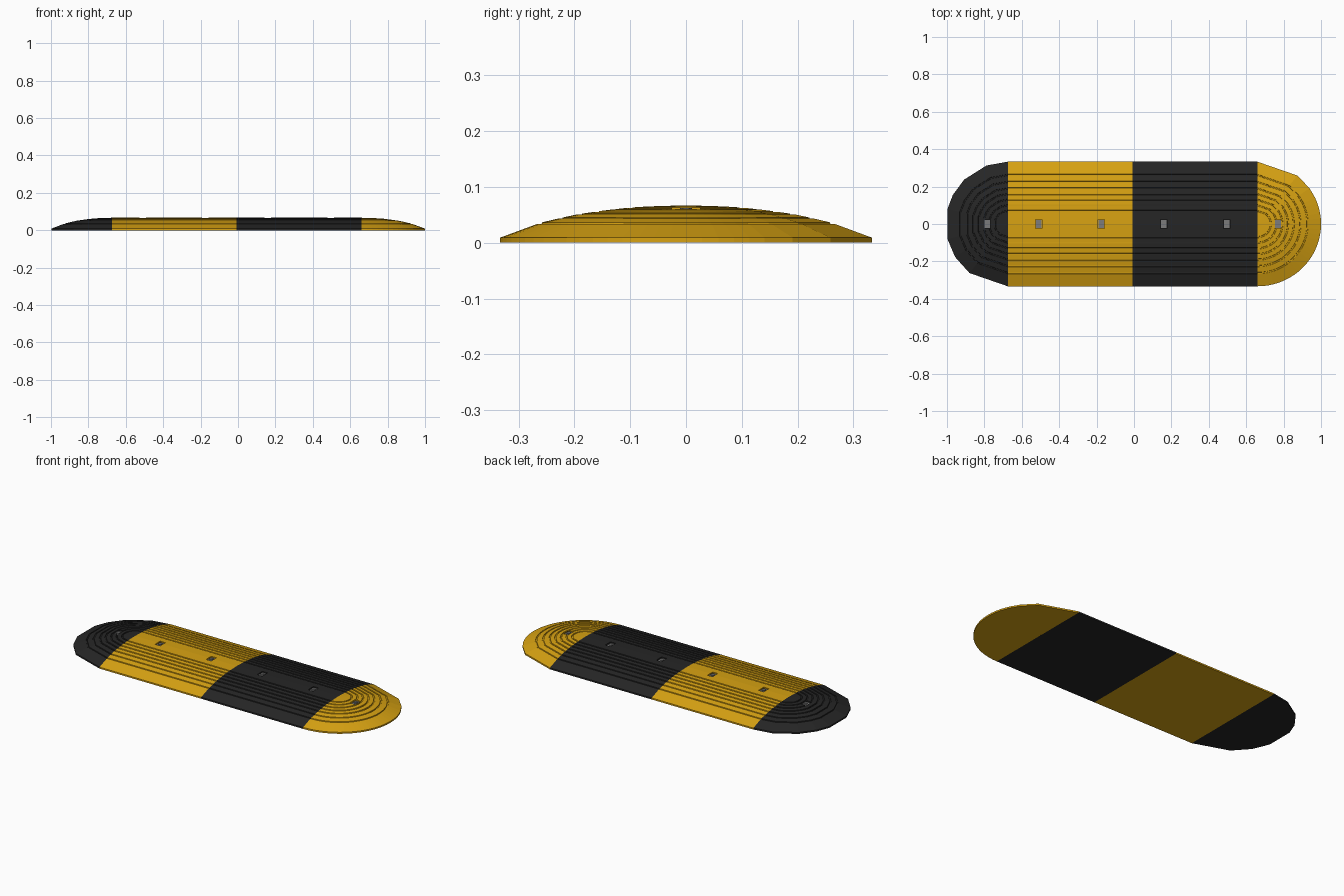
import bpy, bmesh, math

if "Cube" in bpy.data.objects:
    bpy.data.objects.remove(bpy.data.objects["Cube"])

R = 0.333


def material(name, rgb):
    m = bpy.data.materials.new(name)
    m.diffuse_color = (*rgb, 1)
    m.use_nodes = True
    m.node_tree.nodes["Principled BSDF"].inputs["Base Color"].default_value = m.diffuse_color
    return m


YELLOW = material("yellow rubber", (0.68, 0.36, 0.006))
BLACK = material("black rubber", (0.019, 0.019, 0.019))
GREY = material("bolt grey", (0.2, 0.2, 0.2))


# smooth height of the hump at distance r from the centre line
def height(r):
    pts = [(0, .067), (.05, .066), (.1, .063), (.15, .0575), (.2, .05), (.26, .036), (R, .009)]
    for (a, za), (b, zb) in zip(pts, pts[1:]):
        if r <= b + 1e-6:
            return za + (zb - za) * (r - a) / (b - a)


# half profile with narrow anti-slip grooves, from the crest to the outer edge
half = [(0.0, height(0))]
for g in (.07, .1, .13, .16, .19, .225, .262):
    w = .004
    half += [(g - w, height(g - w)), (g - w + .001, height(g) - .004),
             (g + w - .001, height(g) - .004), (g + w, height(g + w))]
half.append((R, height(R)))
half.append((R, 0.0))


def finish(name, bm, mat):
    bmesh.ops.remove_doubles(bm, verts=bm.verts, dist=1e-6)
    bmesh.ops.recalc_face_normals(bm, faces=bm.faces)
    me = bpy.data.meshes.new(name)
    bm.to_mesh(me)
    bm.free()
    me.materials.append(mat)
    ob = bpy.data.objects.new(name, me)
    bpy.context.collection.objects.link(ob)
    return ob


# straight section: extruded profile
def straight(name, x0, x1, mat):
    bm = bmesh.new()
    prof = [(-r, z) for r, z in reversed(half)] + half[1:]
    face = bm.faces.new([bm.verts.new((x0, y, z)) for y, z in prof])
    ext = bmesh.ops.extrude_face_region(bm, geom=[face], use_keep_orig=True)
    vs = [g for g in ext["geom"] if isinstance(g, bmesh.types.BMVert)]
    bmesh.ops.translate(bm, verts=vs, vec=(x1 - x0, 0, 0))
    return finish(name, bm, mat)


# rounded end: profile swept round the listed angles (degrees from +y)
def end_cap(name, x0, reach, angles, mat):
    bm = bmesh.new()
    top = bm.verts.new((x0, 0, half[0][1]))
    bot = bm.verts.new((x0, 0, 0))
    rows = []
    for a in angles:
        s, c = math.sin(math.radians(a)), math.cos(math.radians(a))
        rows.append([top] + [bm.verts.new((x0 + reach * s * r / R, r * c, z))
                             for r, z in half[1:]] + [bot])
    for p, q in zip(rows, rows[1:]):
        for i in range(len(p) - 1):
            f = [p[i], p[i + 1], q[i + 1], q[i]]
            bm.faces.new(list(dict.fromkeys(f)))
    bm.faces.new(rows[0] + rows[-1][1:-1][::-1])
    return finish(name, bm, mat)


parts = [
    end_cap("left_end", -.675, -.332, [0, 20, 44.5, 62, 76, 104, 122, 142, 180], BLACK),
    straight("yellow_section", -.675, -.008, YELLOW),
    straight("black_section", -.008, .66, BLACK),
    end_cap("right_end", .66, .34, [0, 39, 55] + list(range(65, 181, 5)), YELLOW),
]


def box(name, x, z0, z1, sx, sy, mat):
    bm = bmesh.new()
    bmesh.ops.create_cube(bm, size=1)
    for v in bm.verts:
        v.co = (x + v.co.x * sx, v.co.y * sy, (z0 + z1) / 2 + v.co.z * (z1 - z0))
    return finish(name, bm, mat)


# bolt recesses with grey bolt heads, one or two per part
for i, (x, part) in enumerate([(-.785, 0), (-.51, 1), (-.175, 1), (.16, 2), (.495, 2), (.77, 3)]):
    top = height(abs(x) - .667) if abs(x) > .667 else height(0)
    cutter = box(f"recess_cutter_{i}", x, top - .012, .1, .034, .05, BLACK)
    cutter.hide_render = True
    cutter.hide_set(True)
    mod = parts[part].modifiers.new("recess", "BOOLEAN")
    mod.operation = "DIFFERENCE"
    mod.solver = "EXACT"
    mod.object = cutter
    box(f"bolt_washer_{i}", x, top - .014, top - .006, .03, .045, GREY)
    bm = bmesh.new()
    bmesh.ops.create_cone(bm, cap_ends=True, segments=6, radius1=.011, radius2=.011, depth=.007)
    bmesh.ops.translate(bm, verts=bm.verts, vec=(x, 0, top - .004))
    finish(f"bolt_head_{i}", bm, GREY)
